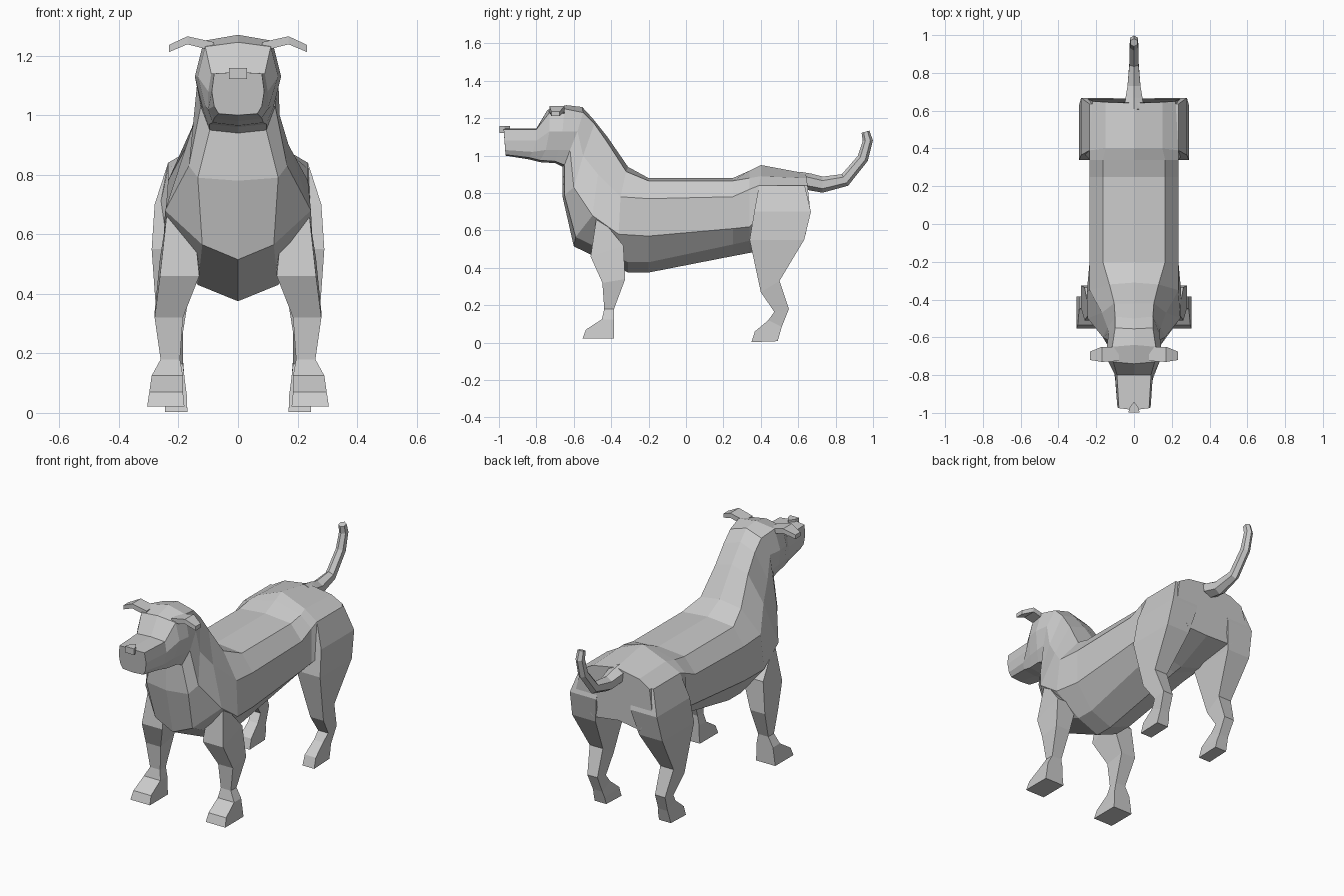
import bpy, bmesh, math
from mathutils import Vector

grey = bpy.data.materials.new("grey_coat")
grey.diffuse_color = (0.6, 0.6, 0.6, 1)


def loft(name, rings, cap_start=True, cap_end=True):
    """Skin a list of equal-length closed rings into one flat-shaded object."""
    bm = bmesh.new()
    vr = [[bm.verts.new(p) for p in ring] for ring in rings]
    n = len(rings[0])
    for a, b in zip(vr, vr[1:]):
        for i in range(n):
            j = (i + 1) % n
            bm.faces.new((a[i], a[j], b[j], b[i]))
    if cap_start:
        bm.faces.new(vr[0])
    if cap_end:
        bm.faces.new(vr[-1])
    bmesh.ops.recalc_face_normals(bm, faces=bm.faces)
    if not (cap_start and cap_end):
        # open shells: make sure the faces look outwards
        mid = sum((v.co for v in bm.verts), Vector()) / len(bm.verts)
        s = sum((f.calc_center_median() - mid).dot(f.normal) * f.calc_area() for f in bm.faces)
        if s < 0:
            bmesh.ops.reverse_faces(bm, faces=bm.faces)
    me = bpy.data.meshes.new(name)
    bm.to_mesh(me)
    bm.free()
    me.materials.append(grey)
    ob = bpy.data.objects.new(name, me)
    bpy.context.collection.objects.link(ob)
    return ob


def mirrored(half):
    """Half ring (spine, edge, side, flank, belly, keel) to a full ring."""
    return half + [(-x, y, z) for x, y, z in reversed(half[1:-1])]


def both_sides(name, rings):
    for side, s in (("left", 1), ("right", -1)):
        loft(f"{name}_{side}", [[(s * x, y, z) for x, y, z in r] for r in rings])


# Torso, from rump to shoulder
shoulder = [(0, -.31, .94), (.13, -.32, .915), (.235, -.35, .78), (.25, -.36, .58), (.135, -.31, .43), (0, -.31, .375)]
torso = [
    [(0, .64, .905), (.15, .645, .88), (.22, .65, .84), (.25, .665, .7), (.15, .64, .58), (0, .62, .59)],
    [(0, .40, .95), (.15, .40, .89), (.235, .39, .84), (.27, .38, .66), (.17, .38, .55), (0, .40, .49)],
    [(0, .34, .92), (.165, .34, .88), (.235, .34, .82), (.235, .34, .62), (.16, .34, .545), (0, .34, .48)],
    [(0, .25, .88), (.165, .25, .865), (.235, .25, .78), (.235, .25, .61), (.15, .25, .525), (0, .25, .463)],
    [(0, -.2, .88), (.165, -.2, .865), (.235, -.2, .77), (.235, -.2, .57), (.135, -.2, .43), (0, -.2, .375)],
    shoulder,
]
loft("torso", [mirrored(r) for r in torso], cap_end=False)

# Chest, neck, skull and muzzle
head = [
    shoulder,
    [(0, -.42, 1.1), (.105, -.42, 1.07), (.17, -.47, .9), (.245, -.5, .68), (.12, -.59, .565), (0, -.6, .515)],
    [(0, -.5, 1.2), (.1, -.49, 1.17), (.14, -.55, 1.0), (.165, -.6, .83), (.135, -.65, .79), (0, -.66, .78)],
    [(0, -.555, 1.26), (.1, -.55, 1.23), (.135, -.58, 1.13), (.125, -.62, 1.03), (.095, -.65, .95), (0, -.66, .94)],
    [(0, -.64, 1.27), (.115, -.65, 1.25), (.145, -.66, 1.13), (.12, -.68, 1.03), (.095, -.70, .97), (0, -.70, .96)],
    [(0, -.74, 1.245), (.11, -.73, 1.23), (.135, -.73, 1.13), (.11, -.75, 1.03), (.085, -.78, .975), (0, -.78, .965)],
    [(0, -.80, 1.145), (.09, -.80, 1.14), (.1, -.80, 1.08), (.1, -.82, 1.02), (.08, -.84, .99), (0, -.84, .98)],
    [(0, -.985, 1.145), (.08, -.975, 1.14), (.088, -.97, 1.08), (.08, -.967, 1.03), (.065, -.965, 1.005), (0, -.965, 1.0)],
]
loft("head_and_neck", [mirrored(r) for r in head], cap_start=False)

# Nose: small wedge on the muzzle tip
loft("nose", [[(-.03, -.998, z), (.03, -.998, z), (.022, -.97, z), (0, -.94, z), (-.022, -.97, z)]
              for z in (1.122, 1.158)])

# Ears: thin folded flaps (x, rear y, front y, bottom z, top z)
ear = [(.08, -.65, -.725, 1.215, 1.245), (.17, -.65, -.73, 1.238, 1.265), (.232, -.675, -.72, 1.212, 1.236)]
both_sides("ear", [[(x, a, zb), (x, b, zb), (x, b, zt), (x, a, zt)] for x, a, b, zb, zt in ear])


def leg(name, rows):
    """Rows: z at front, z at back, inner x, outer x, front y, back y."""
    both_sides(name, [[(xi, yf, zf), (xo, yf, zf), (xo, yb, zb), (xi, yb, zb)]
                      for zf, zb, xi, xo, yf, yb in rows])


leg("front_leg", [
    (.66, .66, .15, .24, -.48, -.45),
    (.46, .52, .13, .262, -.51, -.335),
    (.32, .34, .185, .28, -.447, -.325),
    (.18, .18, .195, .26, -.437, -.385),
    (.125, .125, .185, .29, -.45, -.385),
    (.07, .07, .185, .298, -.535, -.385),
    (.022, .022, .18, .305, -.553, -.385)])

leg("hind_leg", [
    (.84, .84, .10, .235, .39, .635),
    (.70, .70, .11, .28, .365, .668),
    (.55, .55, .14, .29, .34, .632),
    (.27, .33, .185, .27, .40, .50),
    (.165, .18, .185, .25, .472, .55),
    (.12, .085, .18, .24, .44, .512),
    (.06, .05, .172, .243, .368, .502),
    (.003, .008, .17, .245, .35, .49)])

# Tail: tapering six-sided tube (y, z, half width, half height, tilt)
tail = [(.60, .875, .06, .04, -.25), (.66, .86, .052, .045, -.25), (.73, .845, .04, .043, 0),
        (.85, .87, .028, .035, .5), (.945, .985, .026, .03, 1.1),
        (.972, 1.08, .024, .027, 1.6), (.96, 1.128, .022, .022, 1.85)]
rings = []
for y, z, w, h, t in tail:
    ring = []
    for k in range(6):
        a = math.radians(60 * k + 30)
        d = h * math.sin(a)
        ring.append((w * math.cos(a), y - d * math.sin(t), z + d * math.cos(t)))
    rings.append(ring)
loft("tail", rings)
